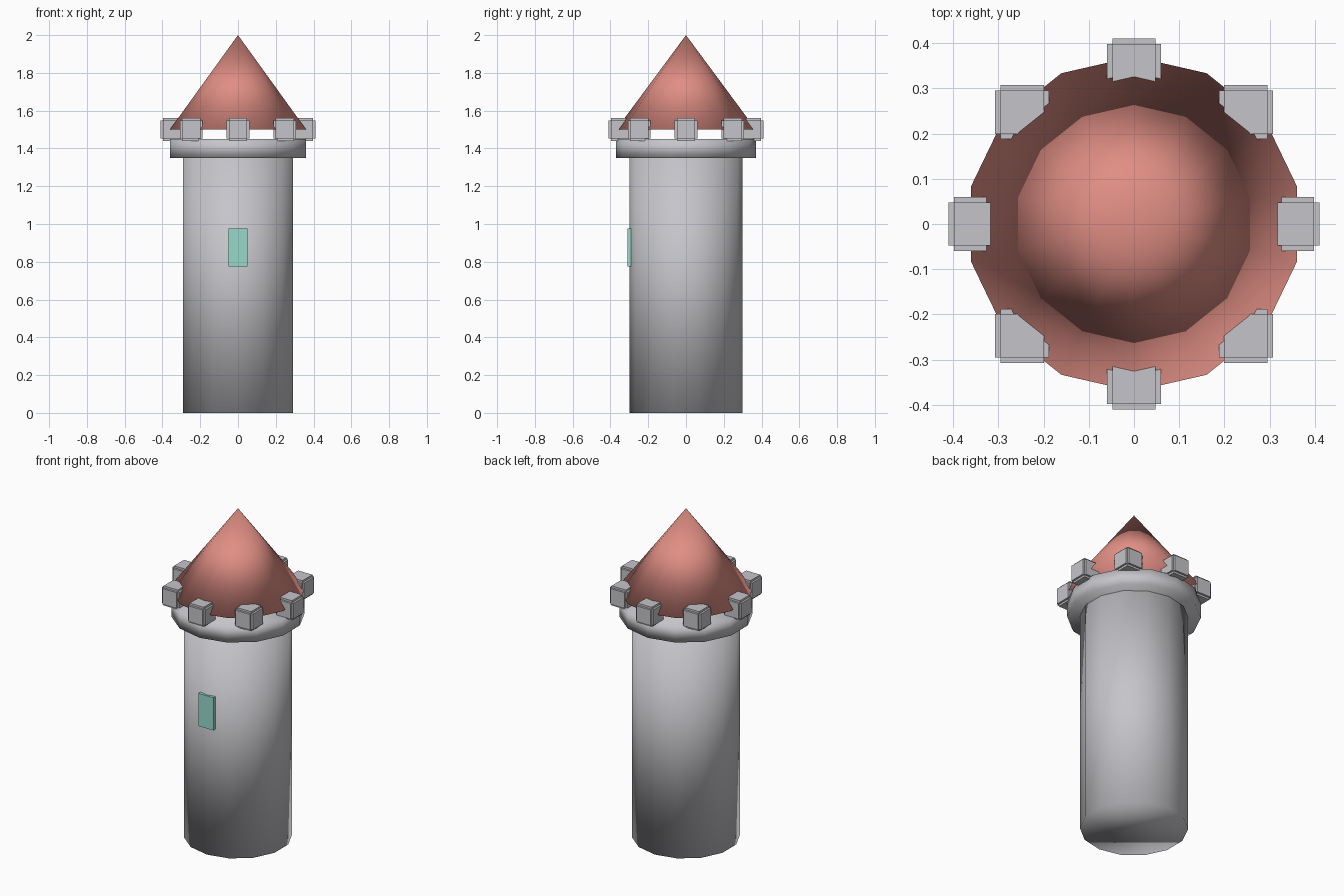
import bpy, bmesh
from math import cos, sin, pi
from mathutils import Matrix, Vector

default = bpy.data.objects.get("Cube")
if default:
    bpy.data.objects.remove(default, do_unlink=True)

SIDES = 14


def make_material(name, rgb):
    mat = bpy.data.materials.new(name)
    mat.use_nodes = True
    mat.diffuse_color = (*rgb, 1)
    mat.node_tree.nodes["Principled BSDF"].inputs["Base Color"].default_value = (*rgb, 1)
    return mat


stone = make_material("grey stone", (0.56, 0.56, 0.59))
tile = make_material("salmon roof tile", (0.74, 0.27, 0.23))
glass = make_material("teal glass", (0.31, 0.70, 0.60))


def add_part(name, bm, mat, location, smooth=False):
    bmesh.ops.recalc_face_normals(bm, faces=bm.faces)
    for face in bm.faces:
        face.smooth = smooth
    mesh = bpy.data.meshes.new(name)
    bm.to_mesh(mesh)
    bm.free()
    mesh.materials.append(mat)
    obj = bpy.data.objects.new(name, mesh)
    obj.location = location
    bpy.context.collection.objects.link(obj)
    return obj


def add_round(name, mat, bottom_radius, top_radius, z_low, z_high):
    """Closed, softly shaded drum or cone with a corner on the front and back."""
    bm = bmesh.new()
    bmesh.ops.create_cone(bm, cap_ends=True, segments=SIDES, radius1=bottom_radius,
                          radius2=top_radius, depth=z_high - z_low)
    bmesh.ops.remove_doubles(bm, verts=bm.verts, dist=1e-5)
    # Turn so that one corner lies on the y axis
    corner = max(bm.verts, key=lambda v: v.co.xy.length).co.xy
    turn = corner.angle_signed(Vector((0, 1)))
    bmesh.ops.rotate(bm, verts=bm.verts, matrix=Matrix.Rotation(-turn, 3, 'Z'))
    return add_part(name, bm, mat, (0, 0, (z_low + z_high) / 2), smooth=True)


# Tower body, overhanging rim and pointed roof
add_round("tower_body", stone, 0.30, 0.30, 0, 1.35)
add_round("tower_rim", stone, 0.37, 0.37, 1.35, 1.45)
add_round("roof", tile, 0.37, 0, 1.50, 2.0)

# Ring of battlement blocks with notched edges, all square to the axes
NOTCH = 0.012
for i in range(8):
    angle = i * pi / 4
    bm = bmesh.new()
    bmesh.ops.create_cube(bm, size=0.12 - 2 * NOTCH)
    for face in list(bm.faces):
        normal = face.normal.copy()
        cap = bmesh.ops.extrude_discrete_faces(bm, faces=[face])["faces"][0]
        bmesh.ops.translate(bm, verts=cap.verts, vec=normal * NOTCH)
    add_part(f"battlement_{i + 1}", bm, stone,
             (0.35 * cos(angle), 0.35 * sin(angle), 1.5))

# Window pane set into the front wall
bm = bmesh.new()
bmesh.ops.create_cube(bm, size=1)
bmesh.ops.scale(bm, verts=bm.verts, vec=(0.10, 0.02, 0.20))
add_part("window", bm, glass, (0, -0.30, 0.875))
